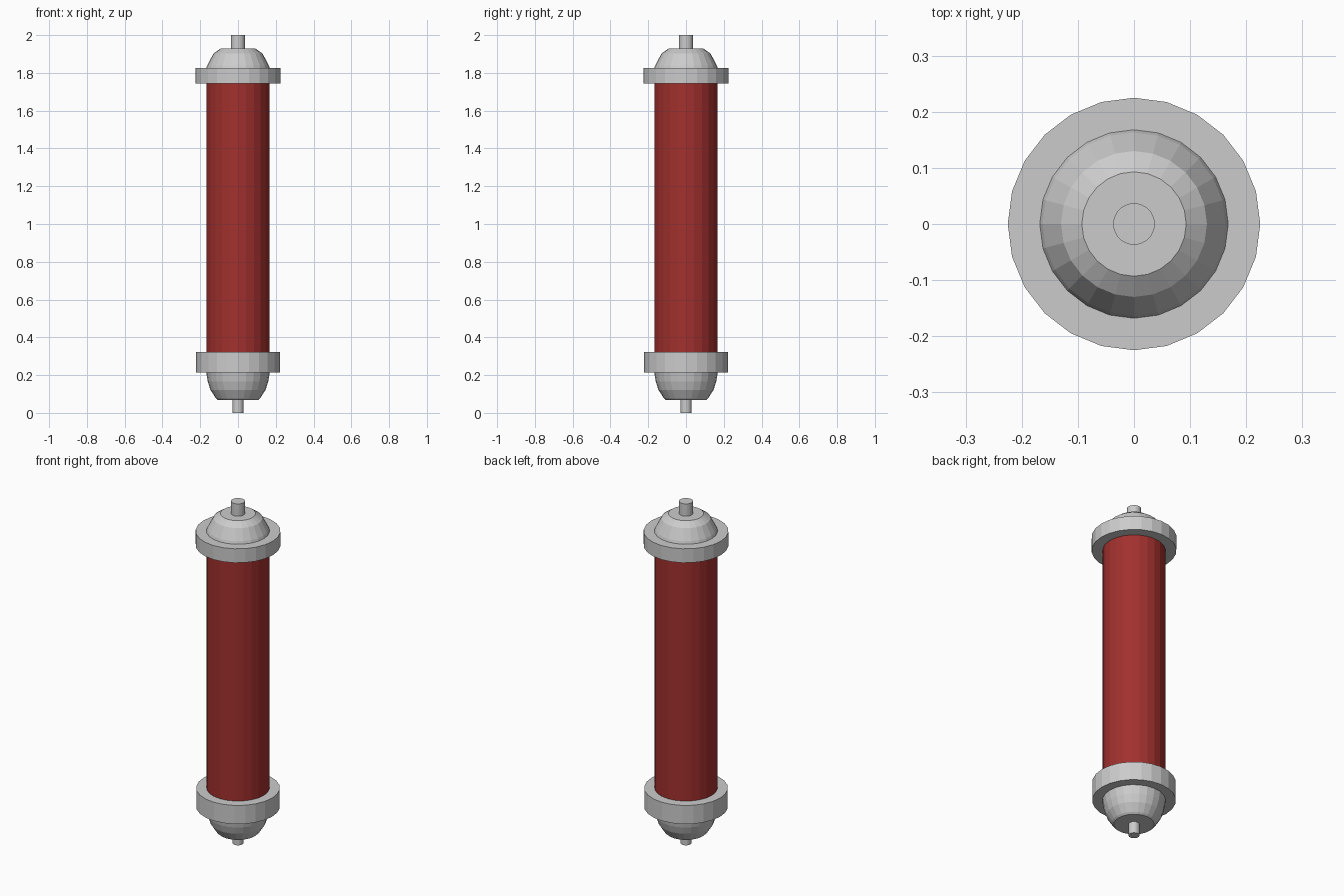
import bpy, bmesh, math

if "Cube" in bpy.data.objects:
    bpy.data.objects.remove(bpy.data.objects["Cube"])


def lathe(name, profile, sides=24, mat=None):
    """Closed solid of revolution about z from (radius, height) points, bottom to top."""
    bm = bmesh.new()
    rings = []
    for r, z in profile:
        rings.append([bm.verts.new((r * math.cos(2 * math.pi * i / sides),
                                    r * math.sin(2 * math.pi * i / sides), z))
                      for i in range(sides)])
    for a, b in zip(rings, rings[1:]):
        for i in range(sides):
            j = (i + 1) % sides
            bm.faces.new((a[i], a[j], b[j], b[i]))
    bm.faces.new(rings[0][::-1])
    bm.faces.new(rings[-1])
    mesh = bpy.data.meshes.new(name)
    bm.to_mesh(mesh)
    bm.free()
    obj = bpy.data.objects.new(name, mesh)
    bpy.context.collection.objects.link(obj)
    if mat:
        mesh.materials.append(mat)
    return obj


red = bpy.data.materials.new("red")
red.diffuse_color = (0.36, 0.03, 0.027, 1)
red.use_nodes = True
red.node_tree.nodes["Principled BSDF"].inputs["Base Color"].default_value = red.diffuse_color

# Red tube
lathe("tube", [(0.167, 0.323), (0.167, 1.743)], mat=red)

# Flange rings
lathe("lower_flange", [(0.222, 0.214), (0.222, 0.323)])
lathe("upper_flange", [(0.225, 1.743), (0.225, 1.825)])

# Domed end caps
lathe("lower_cap", [(0.107, 0.068), (0.117, 0.077), (0.146, 0.122),
                    (0.16, 0.165), (0.168, 0.214)])
lathe("upper_cap", [(0.168, 1.825), (0.163, 1.84), (0.13, 1.902), (0.093, 1.928)])

# Terminal pins
lathe("lower_pin", [(0.029, 0.0), (0.029, 0.068)], 32)
lathe("upper_pin", [(0.037, 1.928), (0.037, 2.0)], 32)
